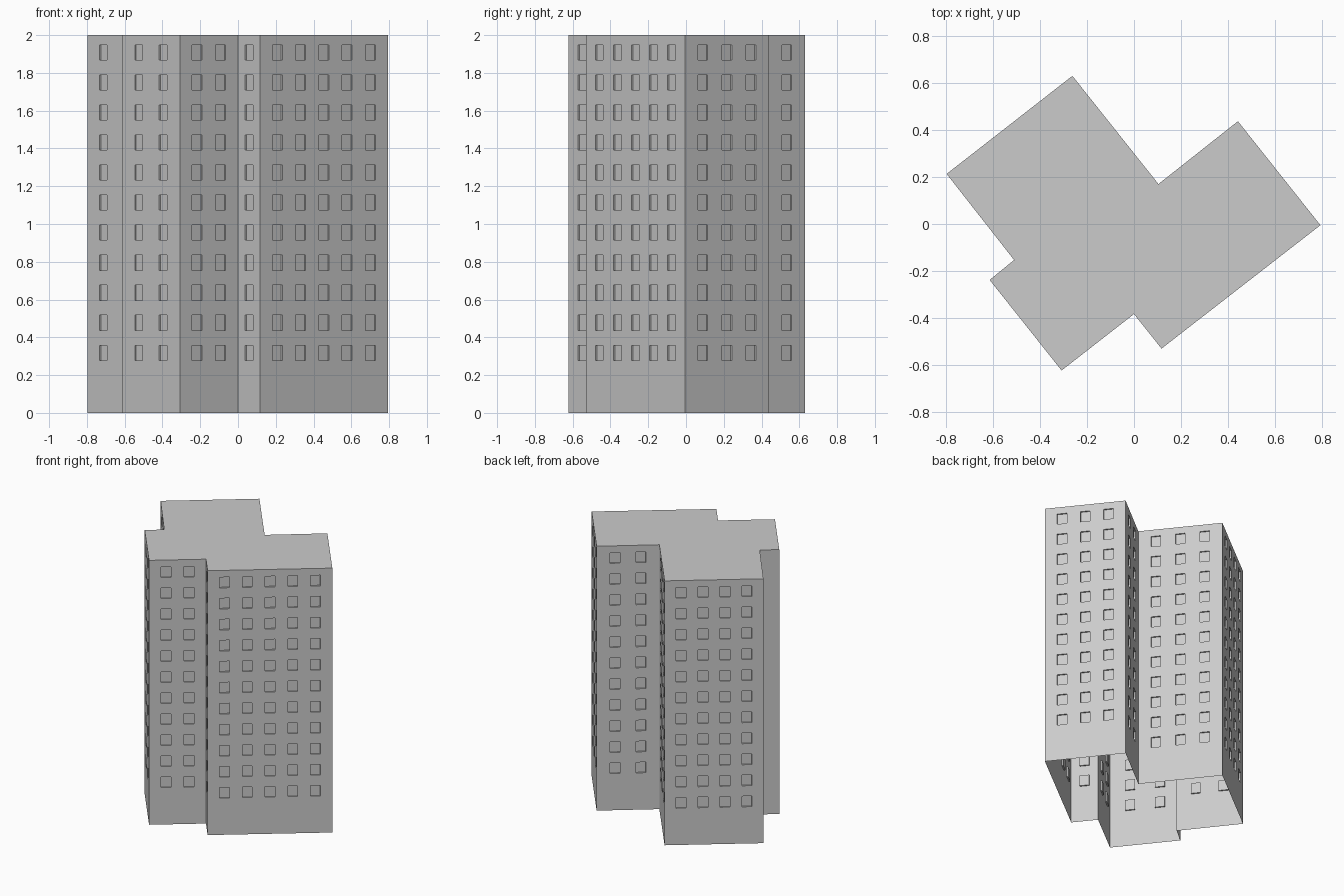
import bpy, bmesh
from mathutils import Vector

if "Cube" in bpy.data.objects:
    bpy.data.objects.remove(bpy.data.objects["Cube"])

H = 2.0
ROWS, ROW_GAP, FIRST_ROW = 11, 0.159, 0.318   # window row centres
WIN_W, WIN_H, DEPTH = 0.067, 0.08, 0.01
EDGE = 0.038                                  # plain strip at each wall end

# Footprint, counter-clockwise: corner plus window columns on the wall that follows
FOOTPRINT = [
    (0.117, -0.53, 5), (0.793, -0.005, 3), (0.442, 0.437, 2), (0.104, 0.17, 3),
    (-0.262, 0.63, 4), (-0.797, 0.213, 2), (-0.51, -0.153, 0), (-0.614, -0.238, 2),
    (-0.308, -0.623, 2), (0.0, -0.383, 1),
]


def add_object(name, bm):
    mesh = bpy.data.meshes.new(name)
    bm.to_mesh(mesh)
    bm.free()
    obj = bpy.data.objects.new(name, mesh)
    bpy.context.collection.objects.link(obj)
    return obj


def add_face(bm, pts):
    return bm.faces.new([bm.verts.new(p) for p in pts])


def add_wall(bm, a, b, columns):
    """Wall from a to b split into a grid, with recessed windows."""
    length = (b - a).length
    along = (b - a) / length
    inward = Vector((-along.y, along.x, 0)) * DEPTH
    cell = (length - 2 * EDGE) / max(columns, 1)
    us, zs = [0.0], [0.0]
    for i in range(columns):
        c = EDGE + cell * (i + 0.5)
        us += [c - WIN_W / 2, c + WIN_W / 2]
    if columns:
        for r in range(ROWS):
            c = FIRST_ROW + ROW_GAP * r
            zs += [c - WIN_H / 2, c + WIN_H / 2]
    us.append(length)
    zs.append(H)

    def pt(u, z):
        return a + along * u + Vector((0, 0, z))

    for i in range(len(us) - 1):
        for j in range(len(zs) - 1):
            quad = [pt(us[i], zs[j]), pt(us[i + 1], zs[j]),
                    pt(us[i + 1], zs[j + 1]), pt(us[i], zs[j + 1])]
            if i % 2 and j % 2:
                # window pane and its four reveals
                back = [p + inward for p in quad]
                add_face(bm, back)
                for k in range(4):
                    n = (k + 1) % 4
                    add_face(bm, [quad[k], quad[n], back[n], back[k]])
            else:
                add_face(bm, quad)


# Tower: walls with windows and a flat roof, open underneath
bm = bmesh.new()
corners = [Vector((x, y, 0)) for x, y, _ in FOOTPRINT]
for i, (_, _, columns) in enumerate(FOOTPRINT):
    add_wall(bm, corners[i], corners[(i + 1) % len(corners)], columns)
add_face(bm, [c + Vector((0, 0, H)) for c in corners])
bmesh.ops.remove_doubles(bm, verts=bm.verts, dist=0.0005)
add_object("apartment_tower", bm)
